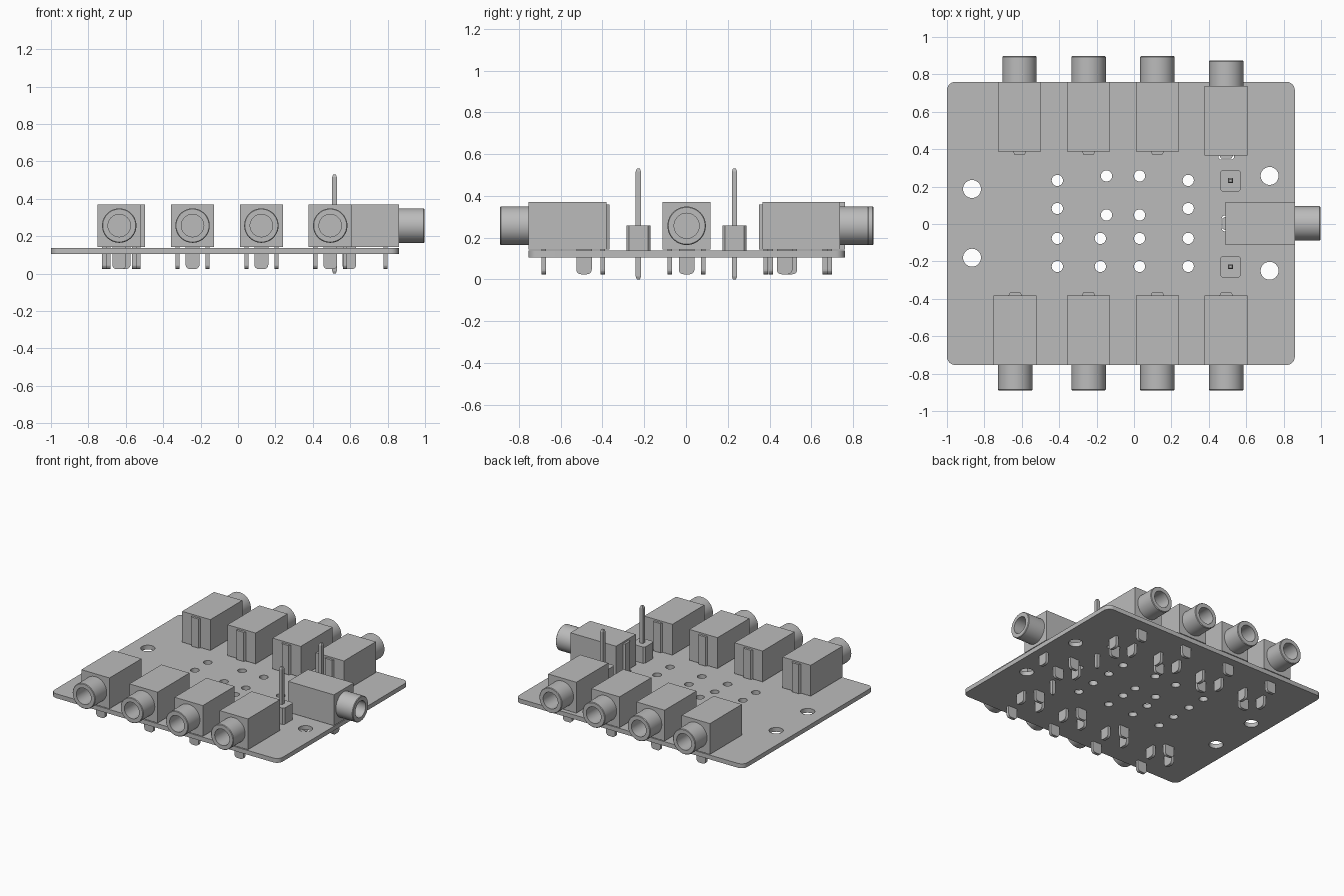
import bpy, bmesh
from math import pi, cos, sin, radians
from mathutils import Matrix, Vector

if "Cube" in bpy.data.objects:
    bpy.data.objects.remove(bpy.data.objects["Cube"], do_unlink=True)

grey = bpy.data.materials.new("plain grey")
grey.use_nodes = True
COLOUR = (0.5, 0.5, 0.5, 1)
grey.diffuse_color = COLOUR
grey.node_tree.nodes["Principled BSDF"].inputs["Base Color"].default_value = COLOUR

BOARD_LOW, BOARD_TOP = 0.106, 0.138
BODY_LOW, BODY_TOP = 0.143, 0.37
BODY_WIDTH, BODY_DEPTH = 0.23, 0.372


def place(name, mesh, matrix=Matrix()):
    ob = bpy.data.objects.new(name, mesh)
    bpy.context.collection.objects.link(ob)
    ob.matrix_world = matrix
    return ob


def finish(bm, name, smooth=False):
    bmesh.ops.recalc_face_normals(bm, faces=bm.faces)
    mesh = bpy.data.meshes.new(name)
    bm.to_mesh(mesh)
    bm.free()
    mesh.materials.append(grey)
    if smooth:
        mesh.shade_smooth()
        mesh.set_sharp_from_angle(angle=radians(30))
    return mesh


def prism(name, outline, low, high, matrix=Matrix(), smooth=False):
    """Extrude a flat outline from low to high along its own z."""
    bm = bmesh.new()
    face = bm.faces.new([bm.verts.new((x, y, low)) for x, y in outline])
    out = bmesh.ops.extrude_face_region(bm, geom=[face])["geom"]
    moved = [v for v in out if isinstance(v, bmesh.types.BMVert)]
    bmesh.ops.translate(bm, verts=moved, vec=(0, 0, high - low))
    bm.transform(matrix)
    return finish(bm, name, smooth)


def lathe(name, profile, steps, matrix=Matrix(), smooth=False):
    """Spin (radius, height) points around z."""
    bm = bmesh.new()
    verts = [bm.verts.new((r, 0, z)) for r, z in profile]
    edges = [bm.edges.new(pair) for pair in zip(verts, verts[1:])]
    bmesh.ops.spin(bm, geom=verts + edges, axis=(0, 0, 1), cent=(0, 0, 0),
                   angle=2 * pi, steps=steps)
    bmesh.ops.remove_doubles(bm, verts=bm.verts, dist=0.0005)
    bm.transform(matrix)
    return finish(bm, name, smooth)


def rounded_rect(cx, cy, hx, hy, r, steps=6):
    points = []
    for i, (sx, sy) in enumerate(((1, 1), (-1, 1), (-1, -1), (1, -1))):
        for k in range(steps + 1):
            a = (i + k / steps) * pi / 2
            points.append((cx + sx * (hx - r) + r * cos(a),
                           cy + sy * (hy - r) + r * sin(a)))
    return points


def circle(cx, cy, r, steps=32):
    return [(cx + r * cos(2 * pi * k / steps), cy + r * sin(2 * pi * k / steps))
            for k in range(steps)]


# Circuit board: filled outline with mounting, wiring and terminal holes
loops = [rounded_rect(-0.07, 0.003, 0.93, 0.757, 0.045)]
for x, y in ((-0.866, 0.187), (-0.866, -0.18), (0.725, 0.257), (0.725, -0.25)):
    loops.append(circle(x, y, 0.048))
for x, upper, lower in ((-0.41, 0.233, 0.083), (-0.147, 0.257, 0.048),
                        (0.03, 0.257, 0.048), (0.29, 0.233, 0.083)):
    loops += [circle(x, upper, 0.03, 24), circle(x, lower, 0.03, 24)]
for x in (-0.41, -0.18, 0.03, 0.29):
    loops += [circle(x, y, 0.03, 24) for y in (-0.077, -0.227)]
loops.append(rounded_rect(0.493, 0.375, 0.042, 0.03, 0.015))
loops.append(rounded_rect(0.501, 0.003, 0.032, 0.042, 0.015))

curve = bpy.data.curves.new("board_outline", "CURVE")
curve.dimensions = "2D"
curve.fill_mode = "BOTH"
curve.extrude = (BOARD_TOP - BOARD_LOW) / 2
for loop in loops:
    spline = curve.splines.new("POLY")
    spline.points.add(len(loop) - 1)
    for point, (x, y) in zip(spline.points, loop):
        point.co = (x, y, 0, 1)
    spline.use_cyclic_u = True
outline = place("board_outline", curve)
bpy.context.view_layer.update()
flat = bpy.data.meshes.new_from_object(
    outline.evaluated_get(bpy.context.evaluated_depsgraph_get()))
bpy.data.objects.remove(outline, do_unlink=True)
bm = bmesh.new()
bm.from_mesh(flat)
bmesh.ops.remove_doubles(bm, verts=bm.verts, dist=0.0001)
board = finish(bm, "circuit_board", smooth=True)
place("circuit_board", board,
      Matrix.Translation((0, 0, (BOARD_LOW + BOARD_TOP) / 2)))

# Jack parts, opening towards -y with the body front at y = 0
w = BODY_WIDTH / 2
body = prism("jack_body", [(-w, 0), (w, 0), (w, BODY_DEPTH), (-w, BODY_DEPTH)],
             BODY_LOW, BODY_TOP)
barrel = lathe("jack_barrel",
               [(0, 0.002), (0.06, 0.002), (0.06, 0.137), (0.088, 0.137),
                (0.092, 0.133), (0.092, -0.01)], 48,
               Matrix.Translation((0, 0, 0.257)) @ Matrix.Rotation(pi / 2, 4, "X"),
               smooth=True)
d = BODY_DEPTH
rear_rib = prism("jack_rear_rib",
                 [(-0.04, d - 0.01), (0.04, d - 0.01), (0.028, d + 0.016),
                  (-0.028, d + 0.016)], BODY_LOW, BODY_TOP - 0.012)
# Flat terminal with rounded lower corners, standing in the xz plane
blade = [(0.037, 0.16), (-0.037, 0.16)]
for side in (-1, 1):
    arc = [(side * (0.015 + 0.022 * cos(k * pi / 10)),
            0.047 - 0.022 * sin(k * pi / 10)) for k in range(6)]
    blade += arc if side < 0 else arc[::-1]
terminal = prism("jack_terminal", blade, -0.011, 0.011,
                 Matrix.Rotation(pi / 2, 4, "X"))

jacks = [(x, -0.753, 0) for x in (-0.635, -0.243, 0.125, 0.493)]
jacks += [(x, 0.76, pi) for x in (-0.612, -0.243, 0.125)]
jacks += [(0.493, 0.737, pi), (0.86, 0.003, pi / 2)]
for x, y, turn in jacks:
    base = Matrix.Translation((x, y, 0)) @ Matrix.Rotation(turn, 4, "Z")
    for mesh in (body, barrel, rear_rib):
        place(mesh.name, mesh, base)
    for tx, ty, spin in ((0, 0.072, 0), (0, 0.355, 0),
                         (-0.08, 0.265, pi / 2), (0.08, 0.265, pi / 2)):
        place("jack_terminal", terminal, base @ Matrix.Translation((tx, ty, 0))
              @ Matrix.Rotation(spin, 4, "Z"))

# Single-post headers
block = prism("header_block", rounded_rect(0, 0, 0.057, 0.057, 0.012, 1),
              BODY_LOW - 0.005, 0.258)
post = lathe("header_post",
             [(0, 0), (0.01, 0), (0.018, 0.015), (0.018, 0.516), (0.01, 0.531),
              (0, 0.531)], 4, Matrix.Rotation(pi / 4, 4, "Z"))
for y in (0.232, -0.228):
    spot = Matrix.Translation((0.516, y, 0))
    place("header_block", block, spot)
    place("header_post", post, spot)
